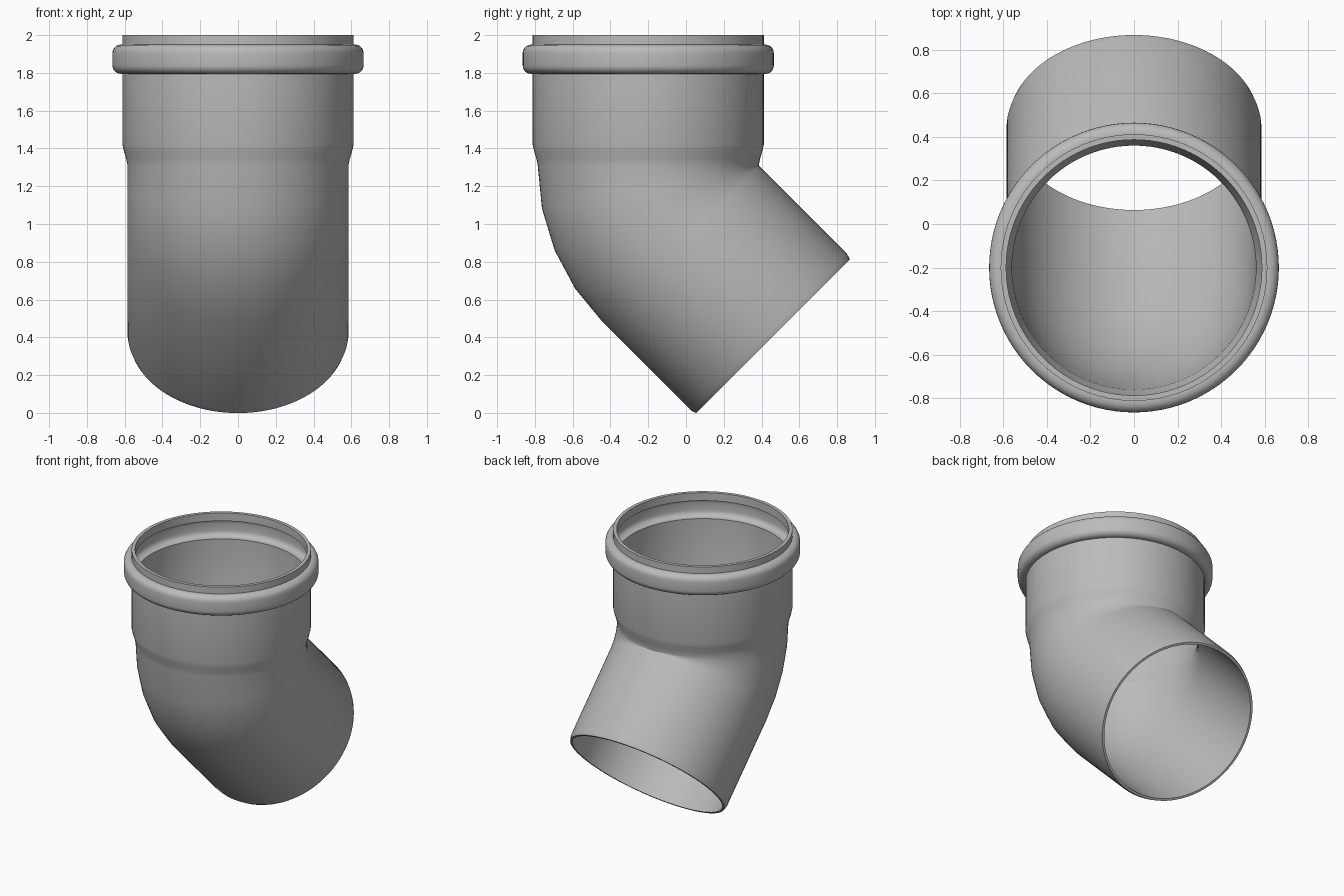
import bpy, bmesh, math
from mathutils import Vector, Matrix

if "Cube" in bpy.data.objects:
    bpy.data.objects.remove(bpy.data.objects["Cube"])

SEG = 96
AXIS_Y = -0.2                            # socket axis
PIVOT = Vector((0, 0.388, 1.31))         # inner corner of the 45 degree bend
BEND = math.radians(45)
LENGTH = 0.69                            # straight spigot below the bend

grey = bpy.data.materials.new("pipe grey")
grey.diffuse_color = (0.5, 0.5, 0.5, 1)
grey.use_nodes = True
grey.node_tree.nodes["Principled BSDF"].inputs["Base Color"].default_value = grey.diffuse_color


def corner(r, z, rad, start):
    """Rounded quarter corner of a profile, running downwards."""
    return [(r + rad * math.cos(a), z + rad * math.sin(a))
            for a in (math.radians(start - 18 * i) for i in range(6))]


def straight(r, z):
    """Placement of a ring in the upright socket."""
    return r, Matrix.Translation((0, AXIS_Y, z))


def bent(r, angle, along=0.0):
    """Placement of a ring turned about the bend pivot, then pushed along the pipe."""
    turn = Matrix.Translation(PIVOT) @ Matrix.Rotation(angle, 4, 'X')
    return r, turn @ Matrix.Translation(Vector((0, AXIS_Y - PIVOT.y, -along)))


# Outer socket: plain lip, rounded bead, wall and taper
outer = [(0.612, 2.0), (0.612, 1.95)]
outer += corner(0.62, 1.905, 0.045, 90) + corner(0.62, 1.84, 0.045, 0)
outer += [(0.612, 1.795), (0.612, 1.42), (0.604, 1.385), (0.592, 1.345)]
rings = [straight(*p) for p in outer]

# Outer bend and spigot with a chamfered end
rings += [bent(0.585, BEND * i / 4) for i in range(5)]
rings += [bent(0.585, BEND, LENGTH - 0.03), bent(0.576, BEND, LENGTH)]

# Inner spigot and bend, running back up
rings += [bent(0.56, BEND, LENGTH)]
rings += [bent(0.56, BEND * i / 4) for i in range(4, -1, -1)]

# Inner socket with the seal groove behind the bead
groove = corner(0.6, 1.9, 0.04, 90) + corner(0.6, 1.845, 0.04, 0)
inner = [(0.567, 1.345), (0.579, 1.385), (0.587, 1.42), (0.587, 1.805)]
inner += groove[::-1] + [(0.587, 1.94), (0.587, 2.0)]
rings += [straight(*p) for p in inner]

# Skin all rings into one closed pipe wall
bm = bmesh.new()
loops = []
for r, place in rings:
    loops.append([bm.verts.new(place @ Vector((r * math.cos(t), r * math.sin(t), 0)))
                  for t in (2 * math.pi * i / SEG for i in range(SEG))])
for a, b in zip(loops, loops[1:] + loops[:1]):
    for i in range(SEG):
        j = (i + 1) % SEG
        bm.faces.new((a[i], b[i], b[j], a[j]))
bmesh.ops.recalc_face_normals(bm, faces=bm.faces)

mesh = bpy.data.meshes.new("pipe_elbow")
bm.to_mesh(mesh)
bm.free()
mesh.materials.append(grey)
pipe = bpy.data.objects.new("pipe_elbow", mesh)
bpy.context.collection.objects.link(pipe)
bpy.context.view_layer.objects.active = pipe
pipe.select_set(True)
bpy.ops.object.shade_smooth_by_angle(angle=math.radians(30))
